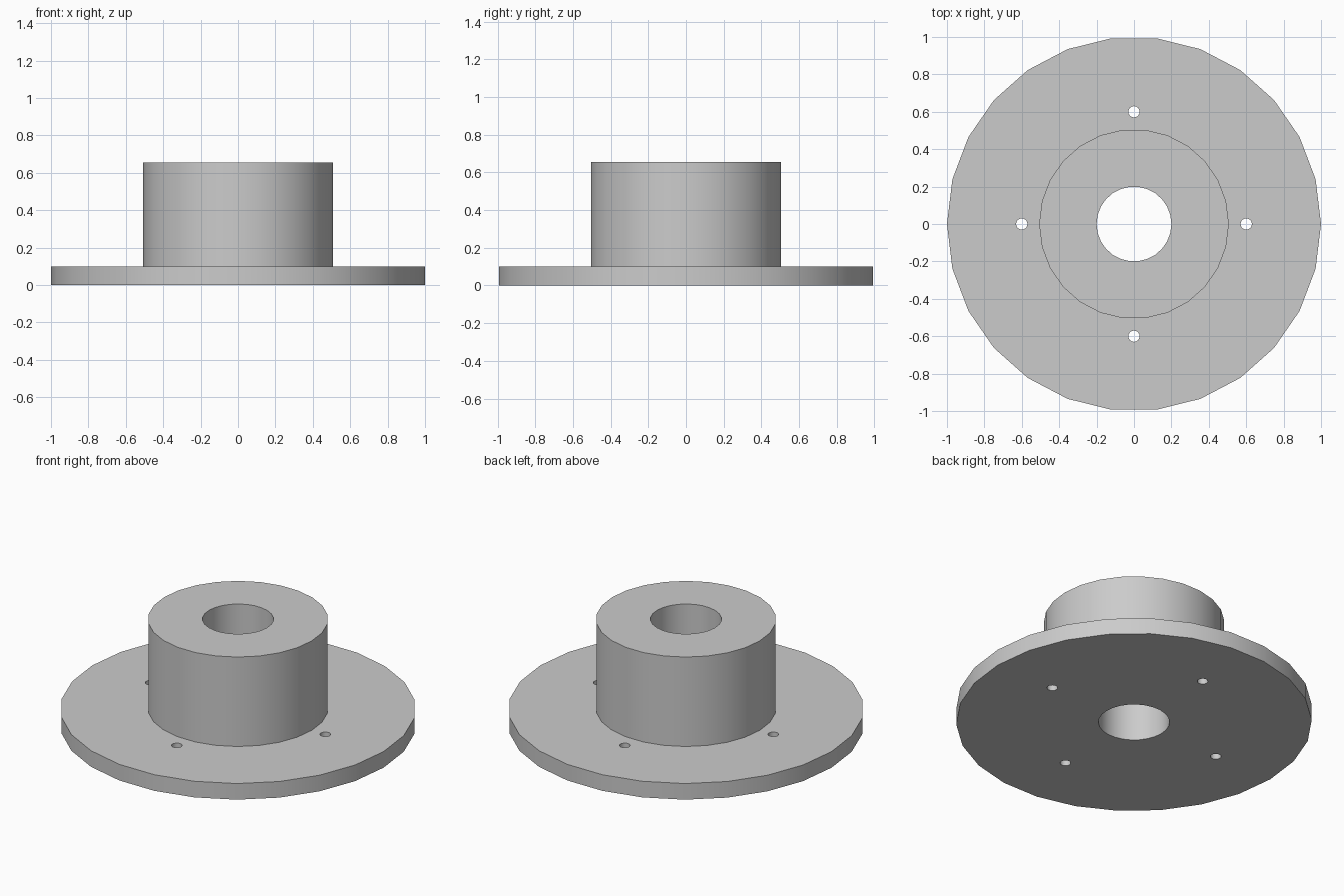
import bpy
import bmesh
import math

SIDES = 26
BOLT_RING = 0.6
BOLT_RADIUS = 0.03

cube = bpy.data.objects.get("Cube")
if cube:
    bpy.data.objects.remove(cube, do_unlink=True)

# One plain grey for the whole part
grey = bpy.data.materials.new("machined grey")
grey.use_nodes = True
colour = (0.6, 0.6, 0.6, 1.0)
grey.diffuse_color = colour
grey.node_tree.nodes["Principled BSDF"].inputs["Base Color"].default_value = colour


def lathe(name, profile):
    """Revolve a closed (radius, height) outline around z."""
    bm = bmesh.new()
    rings = []
    for i in range(SIDES):
        a = 2 * math.pi * i / SIDES
        rings.append([bm.verts.new((r * math.cos(a), r * math.sin(a), z))
                      for r, z in profile])
    n = len(profile)
    for i, ring in enumerate(rings):
        after = rings[(i + 1) % SIDES]
        for j in range(n):
            k = (j + 1) % n
            bm.faces.new((ring[j], after[j], after[k], ring[k]))
    bmesh.ops.recalc_face_normals(bm, faces=bm.faces)
    mesh = bpy.data.meshes.new(name)
    bm.to_mesh(mesh)
    bm.free()
    obj = bpy.data.objects.new(name, mesh)
    bpy.context.collection.objects.link(obj)
    mesh.materials.append(grey)
    return obj


# Flange, hub and bore as one turned solid
flanged_hub = lathe("flanged_hub", [
    (0.2, 0.0), (1.0, 0.0), (1.0, 0.1),
    (0.507, 0.1), (0.507, 0.655), (0.2, 0.655),
])

# Four bolt holes through the flange
cutters = []
for i in range(4):
    a = i * math.pi / 2
    bpy.ops.mesh.primitive_cylinder_add(
        vertices=SIDES, radius=BOLT_RADIUS, depth=0.4,
        location=(BOLT_RING * math.cos(a), BOLT_RING * math.sin(a), 0.05))
    cutter = bpy.context.object
    cutter.name = "bolt_hole_cutter"
    cutter.hide_render = True
    cutter.data.materials.append(grey)
    cut = flanged_hub.modifiers.new("bolt hole", "BOOLEAN")
    cut.operation = "DIFFERENCE"
    cut.solver = "EXACT"
    cut.object = cutter
    cutters.append(cutter)

bpy.ops.object.select_all(action="DESELECT")
flanged_hub.select_set(True)
bpy.context.view_layer.objects.active = flanged_hub
for cut in list(flanged_hub.modifiers):
    bpy.ops.object.modifier_apply(modifier=cut.name)
for cutter in cutters:
    bpy.data.objects.remove(cutter, do_unlink=True)

# Smooth round walls, crisp rims
bpy.ops.object.shade_smooth_by_angle(angle=math.radians(30))
